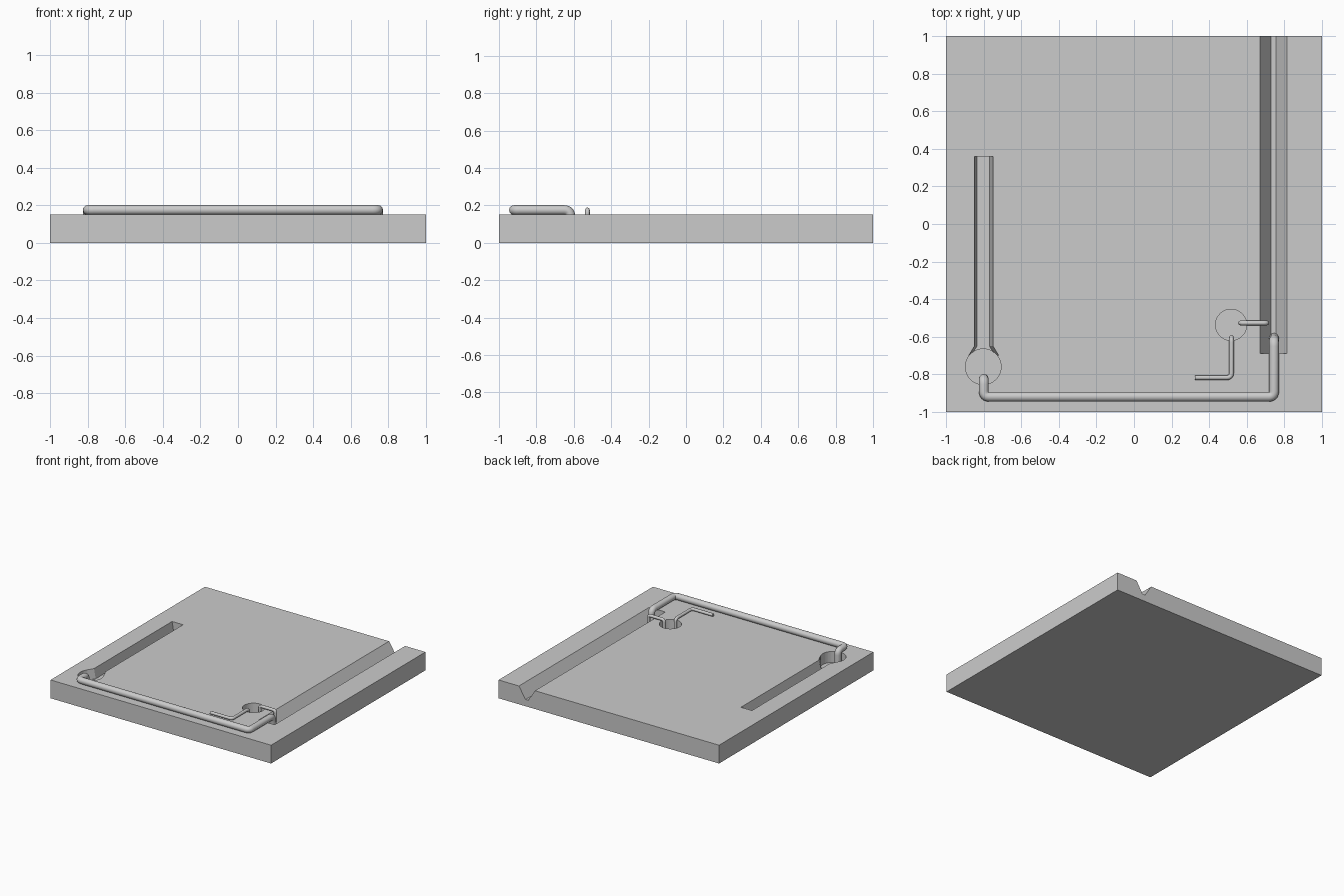
import bpy, bmesh, math
from mathutils import Vector

if "Cube" in bpy.data.objects:
    bpy.data.objects.remove(bpy.data.objects["Cube"])

grey = bpy.data.materials.new("plain grey")
grey.diffuse_color = (0.6, 0.6, 0.6, 1)
grey.use_nodes = True
grey.node_tree.nodes["Principled BSDF"].inputs["Base Color"].default_value = grey.diffuse_color


def loft(name, ring_a, ring_b):
    """Closed solid between two matching rings of points."""
    bm = bmesh.new()
    a = [bm.verts.new(p) for p in ring_a]
    b = [bm.verts.new(p) for p in ring_b]
    n = len(a)
    bm.faces.new(a)
    bm.faces.new(b[::-1])
    for i in range(n):
        j = (i + 1) % n
        bm.faces.new((a[j], a[i], b[i], b[j]))
    bmesh.ops.recalc_face_normals(bm, faces=bm.faces)
    me = bpy.data.meshes.new(name)
    bm.to_mesh(me)
    bm.free()
    me.materials.append(grey)
    ob = bpy.data.objects.new(name, me)
    bpy.context.collection.objects.link(ob)
    return ob


def trapezoid(y, x_top, x_bottom, z_top, z_bottom):
    return [(x_top[0], y, z_top), (x_top[1], y, z_top),
            (x_bottom[1], y, z_bottom), (x_bottom[0], y, z_bottom)]


def groove(name, y0, y1, top, bottom, floor):
    # five-level profile: sloping walls to the surface, straight above it
    def ring(y):
        return [(top[0], y, 0.3), (top[1], y, 0.3), (top[1], y, 0.15),
                (bottom[1], y, floor), (bottom[0], y, floor), (top[0], y, 0.15)]
    return loft(name, ring(y0), ring(y1))


def round_cut(name, cx, cy, r, floor):
    def ring(z):
        return [(cx + r * math.cos(t * math.tau / 48),
                 cy + r * math.sin(t * math.tau / 48), z) for t in range(48)]
    return loft(name, ring(floor), ring(0.3))


def rod(name, points, radius, bend):
    """Bent wire: corners of the path are rounded by the bend radius."""
    pts = [Vector(p) for p in points]
    path = [pts[0]]
    for p, c, q in zip(pts, pts[1:], pts[2:]):
        s = c + (p - c).normalized() * bend
        e = c + (q - c).normalized() * bend
        for k in range(7):
            t = k / 6
            path.append(s * (1 - t) ** 2 + c * 2 * t * (1 - t) + e * t * t)
    path.append(pts[-1])
    cu = bpy.data.curves.new(name, 'CURVE')
    cu.dimensions = '3D'
    cu.bevel_depth = radius
    cu.bevel_resolution = 4
    cu.use_fill_caps = True
    sp = cu.splines.new('POLY')
    sp.points.add(len(path) - 1)
    for sp_point, v in zip(sp.points, path):
        sp_point.co = (*v, 1)
    cu.materials.append(grey)
    ob = bpy.data.objects.new(name, cu)
    bpy.context.collection.objects.link(ob)
    bpy.ops.object.select_all(action='DESELECT')
    ob.select_set(True)
    bpy.context.view_layer.objects.active = ob
    bpy.ops.object.convert(target='MESH')
    bpy.ops.object.shade_smooth_by_angle(angle=math.radians(40))


# base slab
base = loft("base_slab",
            trapezoid(-1, (-1, 1), (-1, 1), 0.15, 0),
            trapezoid(1, (-1, 1), (-1, 1), 0.15, 0))

# grooves and round pockets cut into the slab
cutters = [
    groove("long_groove_cut", -0.69, 1.1, (0.67, 0.815), (0.73, 0.755), 0.055),
    groove("short_groove_cut", -0.72, 0.36, (-0.85, -0.75), (-0.835, -0.77), 0.07),
    loft("flare_cut",
         trapezoid(-0.70, (-0.88, -0.72), (-0.87, -0.74), 0.152, 0.07),
         trapezoid(-0.65, (-0.85, -0.75), (-0.835, -0.77), 0.152, 0.07)),
    round_cut("large_pocket_cut", -0.803, -0.76, 0.095, 0.06),
    round_cut("small_pocket_cut", 0.517, -0.537, 0.083, 0.06),
]
bpy.context.view_layer.objects.active = base
for c in cutters:
    c.hide_render = True
    m = base.modifiers.new(c.name, 'BOOLEAN')
    m.operation = 'DIFFERENCE'
    m.solver = 'EXACT'
    m.object = c
    bpy.ops.object.modifier_apply(modifier=m.name)
for c in cutters:
    bpy.data.objects.remove(c)

# large bent rod from the round pocket to the long groove
rod("large_rod", [(-0.80, -0.825, 0.05), (-0.80, -0.825, 0.175),
                  (-0.80, -0.92, 0.175), (0.746, -0.92, 0.175),
                  (0.746, -0.622, 0.175), (0.746, -0.605, 0.04)], 0.026, 0.03)

# thin rods leaving the small pocket
rod("thin_bridge_rod", [(0.567, -0.527, 0.05), (0.567, -0.527, 0.176),
                        (0.708, -0.527, 0.176), (0.708, -0.527, 0.08)], 0.0125, 0.02)
rod("thin_corner_rod", [(0.519, -0.605, 0.05), (0.519, -0.605, 0.168),
                        (0.519, -0.818, 0.168), (0.325, -0.818, 0.168)], 0.0125, 0.025)
